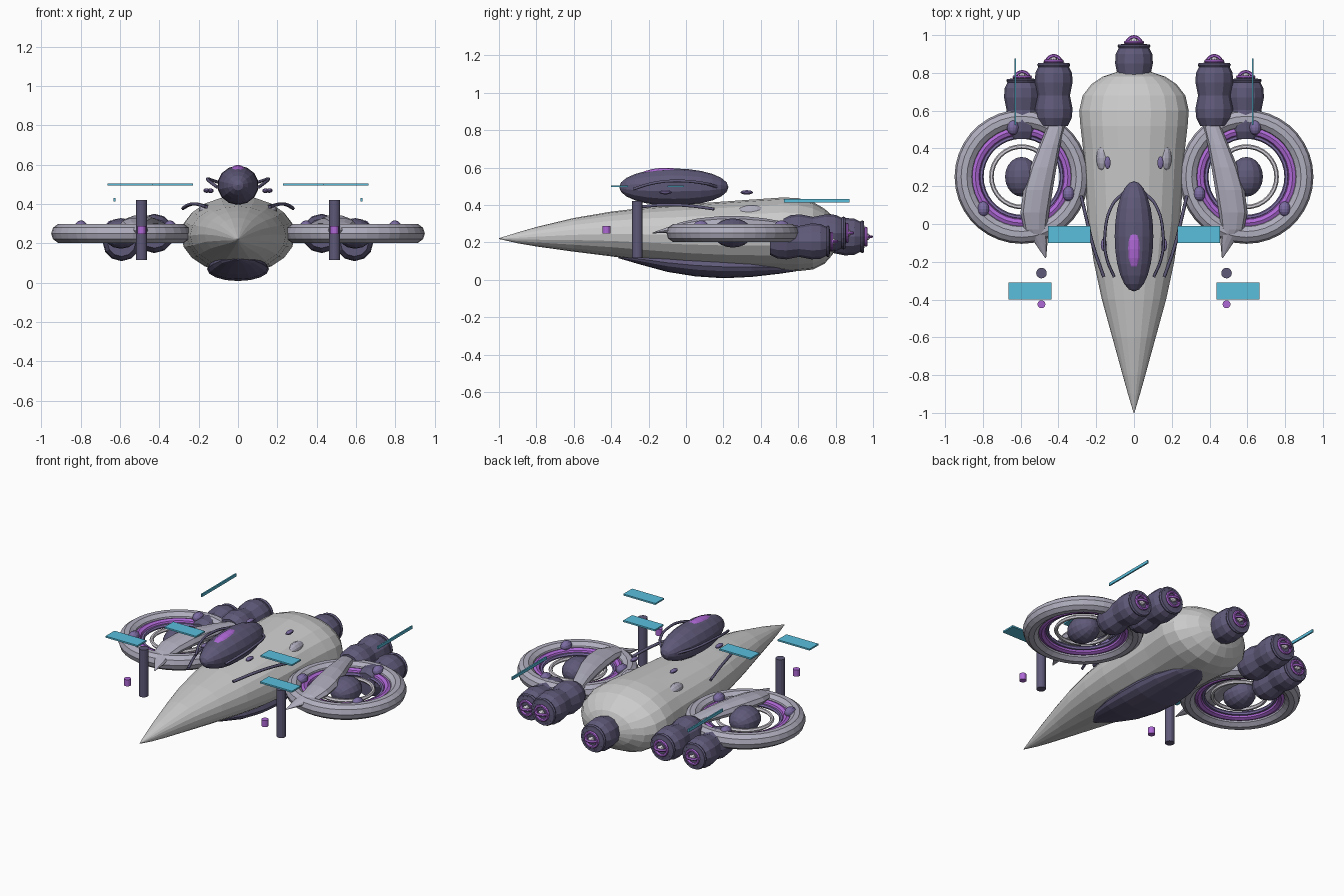
import bpy, bmesh, math
from mathutils import Vector, Matrix

if "Cube" in bpy.data.objects:
    bpy.data.objects.remove(bpy.data.objects["Cube"])


def mat(name, rgb):
    m = bpy.data.materials.new(name)
    m.diffuse_color = (*rgb, 1)
    m.use_nodes = True
    m.node_tree.nodes["Principled BSDF"].inputs["Base Color"].default_value = m.diffuse_color
    return m


DARK = mat("dark_violet", (0.115, 0.10, 0.19))
PURPLE = mat("purple_glow", (0.43, 0.14, 0.68))
VIOLET = mat("violet", (0.20, 0.15, 0.36))
PALE = mat("pale_lavender", (0.43, 0.42, 0.51))
WHITE = mat("pale_ring", (0.65, 0.62, 0.68))
CYAN = mat("cyan", (0.10, 0.52, 0.72))


def finish(bm, name, m=None):
    bmesh.ops.recalc_face_normals(bm, faces=bm.faces)
    me = bpy.data.meshes.new(name)
    bm.to_mesh(me)
    bm.free()
    ob = bpy.data.objects.new(name, me)
    bpy.context.collection.objects.link(ob)
    if m:
        me.materials.append(m)
    return ob


def loft(name, sections, n, m=None):
    """Elliptic sections along y: (y, centre x, half width, bottom z, top z)."""
    bm = bmesh.new()
    rings = []
    for y, cx, w, z0, z1 in sections:
        ring = []
        for i in range(n):
            a = 2 * math.pi * i / n
            ring.append(bm.verts.new((cx + w * math.cos(a), y,
                                      (z0 + z1) / 2 + (z1 - z0) / 2 * math.sin(a))))
        rings.append(ring)
    for a, b in zip(rings, rings[1:]):
        for i in range(n):
            bm.faces.new((a[i], a[(i + 1) % n], b[(i + 1) % n], b[i]))
    bm.faces.new(rings[0])
    bm.faces.new(rings[-1])
    return finish(bm, name, m)


def ball(name, loc, r, m, u=12, v=8, rot=0):
    """Ellipsoid with its poles along y."""
    bm = bmesh.new()
    mx = (Matrix.Translation(loc) @ Matrix.Rotation(rot, 4, 'X')
          @ Matrix.Diagonal((*r, 1)) @ Matrix.Rotation(math.pi / 2, 4, 'X'))
    bmesh.ops.create_uvsphere(bm, u_segments=u, v_segments=v, radius=1, matrix=mx)
    return finish(bm, name, m)


def torus(name, loc, R, r, m, rot=(0, 0, 0), n=32, k=8, zs=1):
    bpy.ops.mesh.primitive_torus_add(location=loc, rotation=rot, major_radius=R,
                                     minor_radius=r, major_segments=n, minor_segments=k)
    ob = bpy.context.object
    ob.name = name
    ob.scale.z = zs
    ob.data.materials.append(m)
    return ob


def cyl(name, loc, r, h, m):
    bpy.ops.mesh.primitive_cylinder_add(vertices=16, radius=r, depth=h, location=loc)
    bpy.context.object.name = name
    bpy.context.object.data.materials.append(m)


def plate(name, loc, size, m):
    bm = bmesh.new()
    bmesh.ops.create_cube(bm, size=1, matrix=Matrix.Translation(loc) @ Matrix.Diagonal((*size, 1)))
    finish(bm, name, m)


def tube(name, pts, r, m):
    cu = bpy.data.curves.new(name, 'CURVE')
    cu.dimensions = '3D'
    cu.bevel_depth = r
    cu.bevel_resolution = 1
    cu.resolution_u = 6
    cu.use_fill_caps = True
    sp = cu.splines.new('BEZIER')
    sp.bezier_points.add(len(pts) - 1)
    for b, p in zip(sp.bezier_points, pts):
        b.co = p
        b.handle_left_type = b.handle_right_type = 'AUTO'
    cu.materials.append(m)
    bpy.context.collection.objects.link(bpy.data.objects.new(name, cu))


def engine(name, x, y, z, s, front):
    """Pod whose rear tip is at y; front is the distance the body reaches ahead."""
    prof = [(0.38, 0.075), (0.34, 0.095), (0.29, 0.10), (0.22, 0.086), (0.15, 0.10),
            (0.10, 0.097), (0.07, 0.082), (0.05, 0.078), (0.045, 0.05)]
    loft(name + "_body", [(y - d * s, x, r * s, z - r * s, z + r * s)
                          for d, r in prof if d <= front], 12, DARK)
    up = (math.pi / 2, 0, 0)
    torus(name + "_rim", (x, y - 0.058 * s, z), 0.077 * s, 0.011 * s, DARK, up, 20, 6)
    torus(name + "_nozzle_ring", (x, y - 0.038 * s, z), 0.045 * s, 0.009 * s, PURPLE, up, 20, 6)
    torus(name + "_glow_loop", (x, y - 0.048 * s, z), 0.039 * s, 0.009 * s, PURPLE, n=20, k=6)
    ball(name + "_core", (x, y - 0.035 * s, z), (0.02 * s,) * 3, WHITE, 8, 6)


# Fuselage
loft("fuselage", [(-1, 0, 0.002, 0.218, 0.222), (-0.9, 0, 0.032, 0.195, 0.253),
                  (-0.8, 0, 0.06, 0.178, 0.282), (-0.6, 0, 0.115, 0.15, 0.33),
                  (-0.4, 0, 0.17, 0.125, 0.364), (-0.2, 0, 0.213, 0.098, 0.388),
                  (0, 0, 0.243, 0.075, 0.404), (0.2, 0, 0.258, 0.06, 0.418),
                  (0.4, 0, 0.27, 0.052, 0.432), (0.52, 0, 0.284, 0.048, 0.44),
                  (0.6, 0, 0.29, 0.046, 0.436), (0.68, 0, 0.272, 0.055, 0.415),
                  (0.74, 0, 0.225, 0.085, 0.38), (0.78, 0, 0.165, 0.13, 0.345),
                  (0.805, 0, 0.09, 0.17, 0.29)], 20)

# Belly keel
loft("belly_keel", [(-0.36, 0, 0.01, 0.115, 0.13), (-0.25, 0, 0.085, 0.083, 0.14),
                    (-0.1, 0, 0.13, 0.042, 0.14), (0.05, 0, 0.152, 0.018, 0.135),
                    (0.2, 0, 0.158, 0.008, 0.13), (0.35, 0, 0.145, 0.015, 0.12),
                    (0.5, 0, 0.10, 0.032, 0.10), (0.62, 0, 0.02, 0.05, 0.08)], 16, DARK)

# Canopy and its lit panel
ball("canopy", (0, -0.065, 0.495), (0.105, 0.292, 0.10), DARK, 14, 12)
ball("canopy_light", (0, -0.13, 0.56), (0.045, 0.125, 0.038), PURPLE, 12, 8, rot=math.radians(4))

# Tail engine
engine("tail_engine", 0, 1.0, 0.23, 1.0, 0.23)

for s, side in ((1, "right"), (-1, "left")):
    c = Vector((s * 0.595, 0.25, 0.25))

    # Canopy rails and hull rails
    tube(side + "_canopy_rail", [(s * 0.05, 0.17, 0.495), (s * 0.115, 0.10, 0.515),
                                 (s * 0.155, -0.07, 0.528), (s * 0.145, -0.18, 0.515),
                                 (s * 0.105, -0.28, 0.485)], 0.008, DARK)
    tube(side + "_hull_rail", [(s * 0.28, 0.15, 0.378), (s * 0.25, 0.02, 0.395),
                               (s * 0.215, -0.12, 0.40), (s * 0.16, -0.28, 0.385)], 0.009, DARK)

    # Small pods and pale inset panels
    ball(side + "_front_pod", (s * 0.16, -0.11, 0.468), (0.017, 0.034, 0.012), VIOLET, 10, 6)
    ball(side + "_rear_pod", (s * 0.14, 0.325, 0.467), (0.017, 0.034, 0.012), VIOLET, 10, 6)
    ball(side + "_hull_inset", (s * 0.165, 0.35, 0.36), (0.035, 0.075, 0.04), PALE, 12, 8)

    # Lift ring: outer duct, glowing ring, inner rings, hub
    torus(side + "_lift_duct", c, 0.305, 0.05, PALE, n=36, k=10)
    torus(side + "_glow_ring", c, 0.245, 0.027, PURPLE, n=36)
    torus(side + "_inner_ring", c, 0.213, 0.012, VIOLET, n=36, k=6)
    torus(side + "_core_ring", c, 0.16, 0.012, WHITE, n=32, k=6)
    ball(side + "_hub", c, (0.09, 0.105, 0.078), DARK, 14, 10)
    for i, a in enumerate((80, -40, 200)):
        a = math.radians(a)
        ball(f"{side}_ring_node_{i}", c + Vector((s * 0.265 * math.cos(a), 0.265 * math.sin(a), 0.035)),
             (0.031, 0.04, 0.032), VIOLET, 12, 8)

    # Curved wing blade across the ring
    loft(side + "_wing_blade", [(y, s * x, w, z - h, z + h) for y, x, w, z, h in (
        (0.53, 0.41, 0.045, 0.29, 0.02), (0.42, 0.445, 0.055, 0.295, 0.035),
        (0.3, 0.48, 0.07, 0.30, 0.043), (0.18, 0.508, 0.078, 0.30, 0.042),
        (0.06, 0.525, 0.076, 0.293, 0.036), (-0.03, 0.522, 0.06, 0.28, 0.028),
        (-0.1, 0.492, 0.034, 0.265, 0.016), (-0.18, 0.468, 0.003, 0.25, 0.002))], 10, PALE)

    # Rear engines
    engine(side + "_inner_engine", s * 0.425, 0.9, 0.25, 1.0, 1)
    engine(side + "_outer_engine", s * 0.592, 0.815, 0.205, 0.96, 1)

    # Free-standing cylinders and cyan plates
    cyl(side + "_post", (s * 0.49, -0.26, 0.268), 0.028, 0.305, DARK)
    cyl(side + "_purple_stub", (s * 0.49, -0.425, 0.267), 0.021, 0.042, PURPLE)
    plate(side + "_outer_plate", (s * 0.55, -0.355, 0.50), (0.228, 0.09, 0.01), CYAN)
    plate(side + "_inner_plate", (s * 0.342, -0.055, 0.50), (0.225, 0.09, 0.01), CYAN)
    plate(side + "_tail_plate", (s * 0.628, 0.70, 0.422), (0.009, 0.35, 0.018), CYAN)
